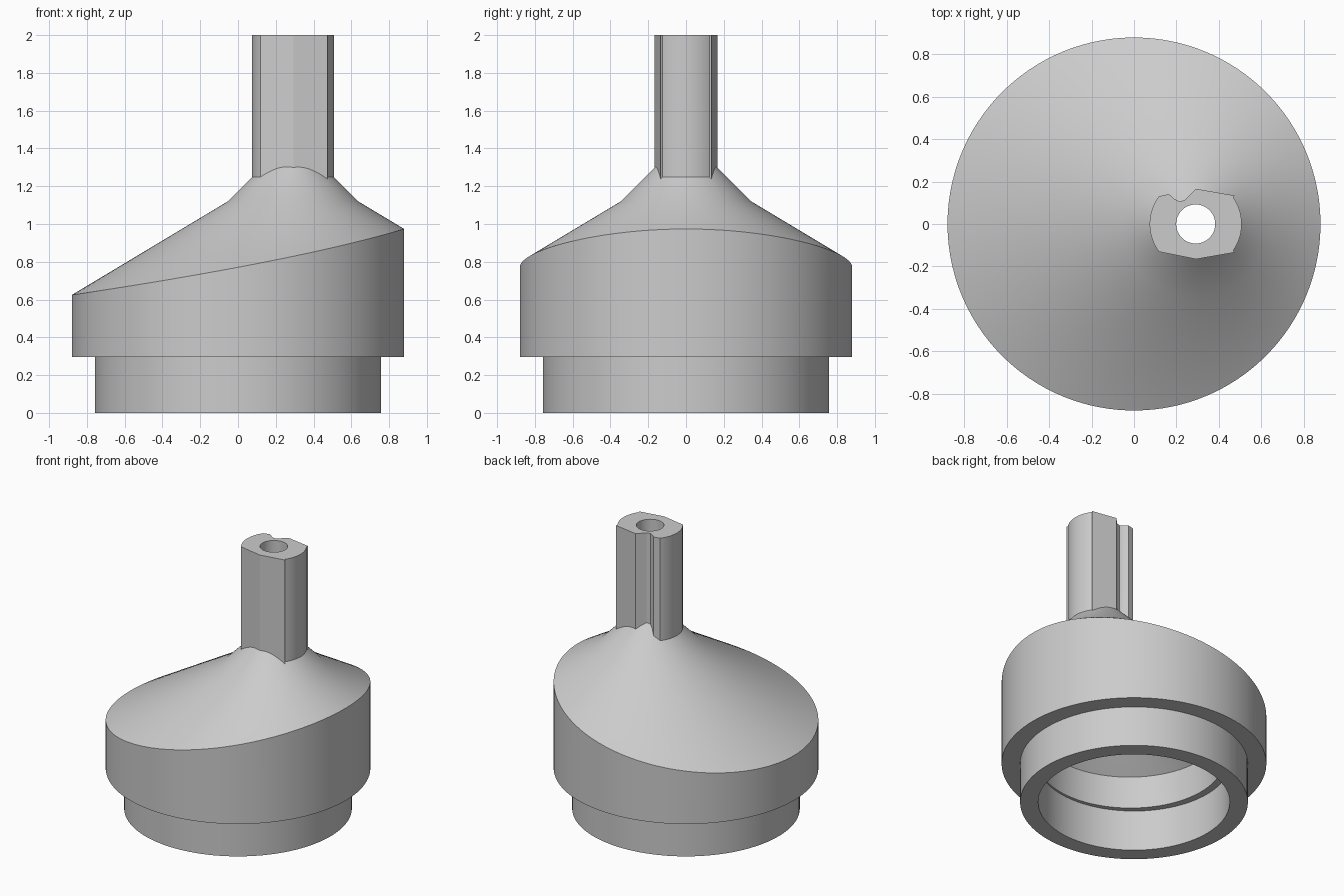
import bpy
import bmesh
import math
from mathutils import Vector

cube = bpy.data.objects.get("Cube")
if cube:
    bpy.data.objects.remove(cube)

AXIS = 0.291          # x of the offset stem axis
STEM_R = 0.217
SAMPLES = 144

# Stem flats: shallow peaks, with a rounded groove at the back
BACK = [(0.475, 0.134), (0.293, 0.166), (0.24, 0.113), (0.215, 0.106),
        (0.192, 0.117), (0.165, 0.141), (0.118, 0.131)]
FRONT = [(0.118, -0.131), (0.293, -0.166), (0.475, -0.134)]


def local(chain):
    return [Vector((x - AXIS, y)) for x, y in chain]


def cross(a, b):
    return a.x * b.y - a.y * b.x


def polar(p):
    return math.atan2(p.y, p.x) % math.tau


flats = [local(BACK), local(FRONT)]
corners = [polar(p) for chain in flats for p in chain]
angles = list(corners)
for i in range(SAMPLES):
    a = math.tau * i / SAMPLES
    if all(abs(a - c) > 0.008 for c in corners):
        angles.append(a)
angles.sort()


def circle(centre, radius):
    """Distance from the stem axis to a circle centred at x = centre."""
    off = AXIS - centre

    def reach(a):
        return -off * math.cos(a) + math.sqrt(radius ** 2 - (off * math.sin(a)) ** 2)
    return reach


def stem(a):
    """Distance from the stem axis to the stem outline."""
    d = Vector((math.cos(a), math.sin(a)))
    for chain in flats:
        for p, q in zip(chain, chain[1:]):
            if polar(p) - 1e-6 <= a <= polar(q) + 1e-6:
                return cross(p, q - p) / cross(d, q - p)
    return STEM_R


def shoulder(r):
    return 1.12 - (r - 0.345) * 0.6


def neck(r):
    return 1.465 - r


# Rings in order: outside from the base to the stem top, then back down inside
rings = [
    (circle(0, 0.637), 0.0),
    (circle(0, 0.757), 0.0),
    (circle(0, 0.757), 0.295),
    (circle(0, 0.88), 0.295),
    (circle(0, 0.88), shoulder),
    (circle(AXIS, 0.345), 1.12),
    (stem, neck),
    (stem, 2.0),
    (circle(AXIS, 0.092), 2.0),
    (circle(AXIS, 0.092), 1.08),
    (circle(AXIS, 0.2), 0.97),
    (circle(0.04, 0.61), 0.53),
    (circle(0.03, 0.616), 0.3),
    (circle(0, 0.637), 0.3),
]

bm = bmesh.new()
loops = []
for reach, height in rings:
    loop = []
    for a in angles:
        r = reach(a)
        z = height(r) if callable(height) else height
        loop.append(bm.verts.new((AXIS + r * math.cos(a), r * math.sin(a), z)))
    loops.append(loop)

count = len(angles)
for low, high in zip(loops, loops[1:] + loops[:1]):
    for i in range(count):
        j = (i + 1) % count
        bm.faces.new((low[i], low[j], high[j], high[i]))
bmesh.ops.recalc_face_normals(bm, faces=bm.faces)

mesh = bpy.data.meshes.new("offset_hose_adapter")
bm.to_mesh(mesh)
bm.free()
adapter = bpy.data.objects.new("offset_hose_adapter", mesh)
bpy.context.collection.objects.link(adapter)

# Single light grey finish
grey = bpy.data.materials.new("light_grey")
grey.use_nodes = True
colour = (0.6, 0.6, 0.6, 1)
grey.diffuse_color = colour
grey.node_tree.nodes["Principled BSDF"].inputs["Base Color"].default_value = colour
mesh.materials.append(grey)

bpy.ops.object.select_all(action="DESELECT")
adapter.select_set(True)
bpy.context.view_layer.objects.active = adapter
bpy.ops.object.shade_smooth_by_angle(angle=math.radians(18))
